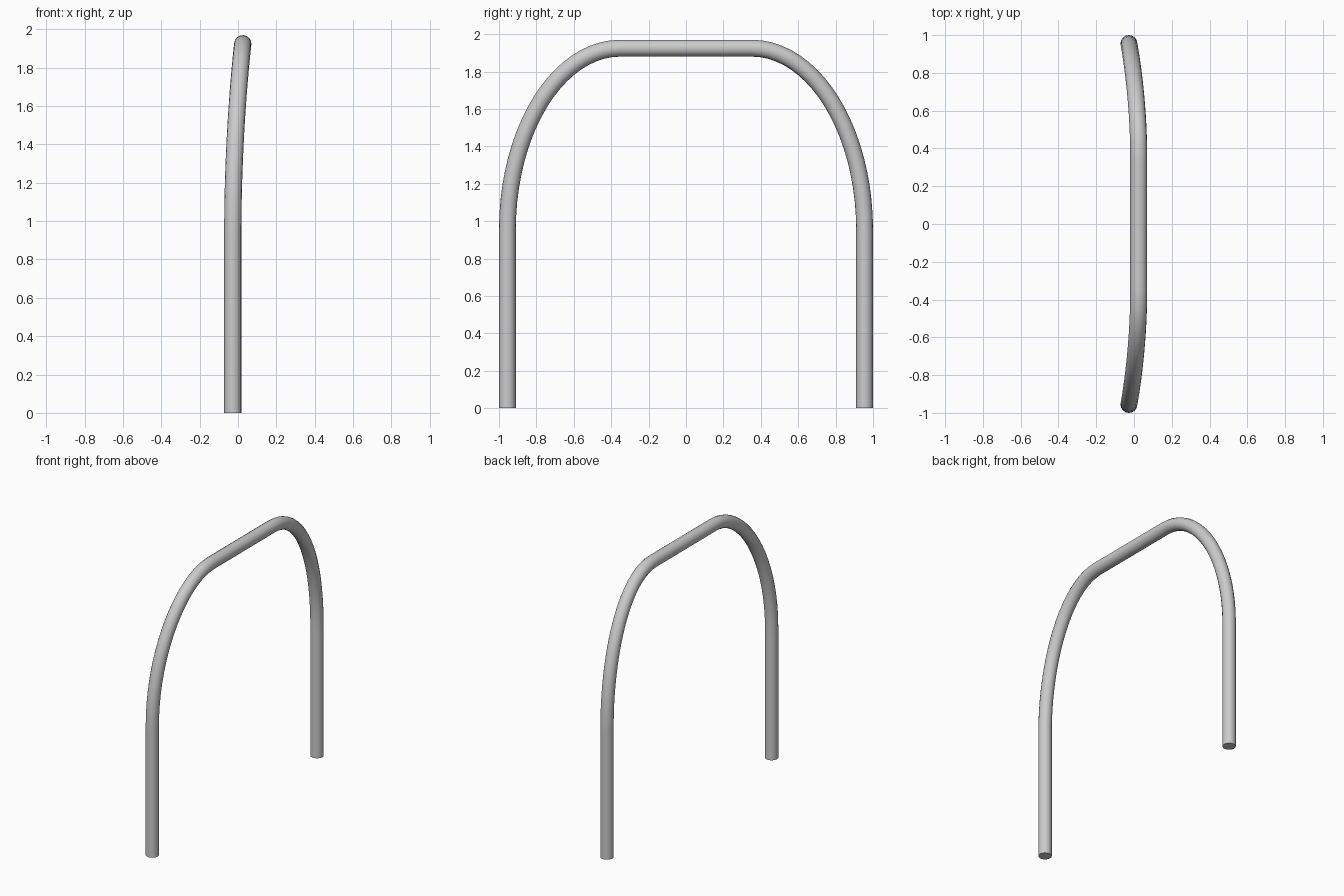
import bpy

if "Cube" in bpy.data.objects:
    bpy.data.objects.remove(bpy.data.objects["Cube"])

R = 0.045           # tube radius
K = 0.552           # handle ratio for a quarter ellipse
LEG_X, TOP_X = -0.027, 0.025
LEG_Y, TOP_Y = 0.955, 0.35
BEND_Z, TOP_Z = 0.95, 1.925


def bend_points(s):
    """Foot, bend start and bend end on side s, each as (point, inner handle, outer handle)."""
    foot = (LEG_X, s * LEG_Y, 0)
    start = (LEG_X, s * LEG_Y, BEND_Z)
    start_up = (LEG_X, s * LEG_Y, BEND_Z + K * (TOP_Z - BEND_Z))
    end = (TOP_X, s * TOP_Y, TOP_Z)
    end_out = (TOP_X, s * (TOP_Y + K * (LEG_Y - TOP_Y)), TOP_Z)
    return [(foot, (LEG_X, s * LEG_Y, -0.3), (LEG_X, s * LEG_Y, 0.3)),
            (start, (LEG_X, s * LEG_Y, BEND_Z - 0.3), start_up),
            (end, end_out, (TOP_X, s * TOP_Y * 0.4, TOP_Z))]


# Centre line of the hoop: one leg up, across the top, down the other leg
path = bend_points(-1) + [(p, b, a) for p, a, b in reversed(bend_points(1))]

curve = bpy.data.curves.new("hoop_rail", 'CURVE')
curve.dimensions = '3D'
curve.twist_mode = 'MINIMUM'
curve.resolution_u = 20
curve.bevel_depth = R
curve.bevel_resolution = 6
curve.use_fill_caps = True
spline = curve.splines.new('BEZIER')
spline.bezier_points.add(len(path) - 1)
for bp, (co, left, right) in zip(spline.bezier_points, path):
    bp.handle_left_type = bp.handle_right_type = 'FREE'
    bp.co, bp.handle_left, bp.handle_right = co, left, right

# Bent tube
hoop = bpy.data.objects.new("hoop_rail", curve)
bpy.context.collection.objects.link(hoop)
bpy.context.view_layer.objects.active = hoop
hoop.select_set(True)
bpy.ops.object.convert(target='MESH')
bpy.ops.object.shade_smooth_by_angle()
